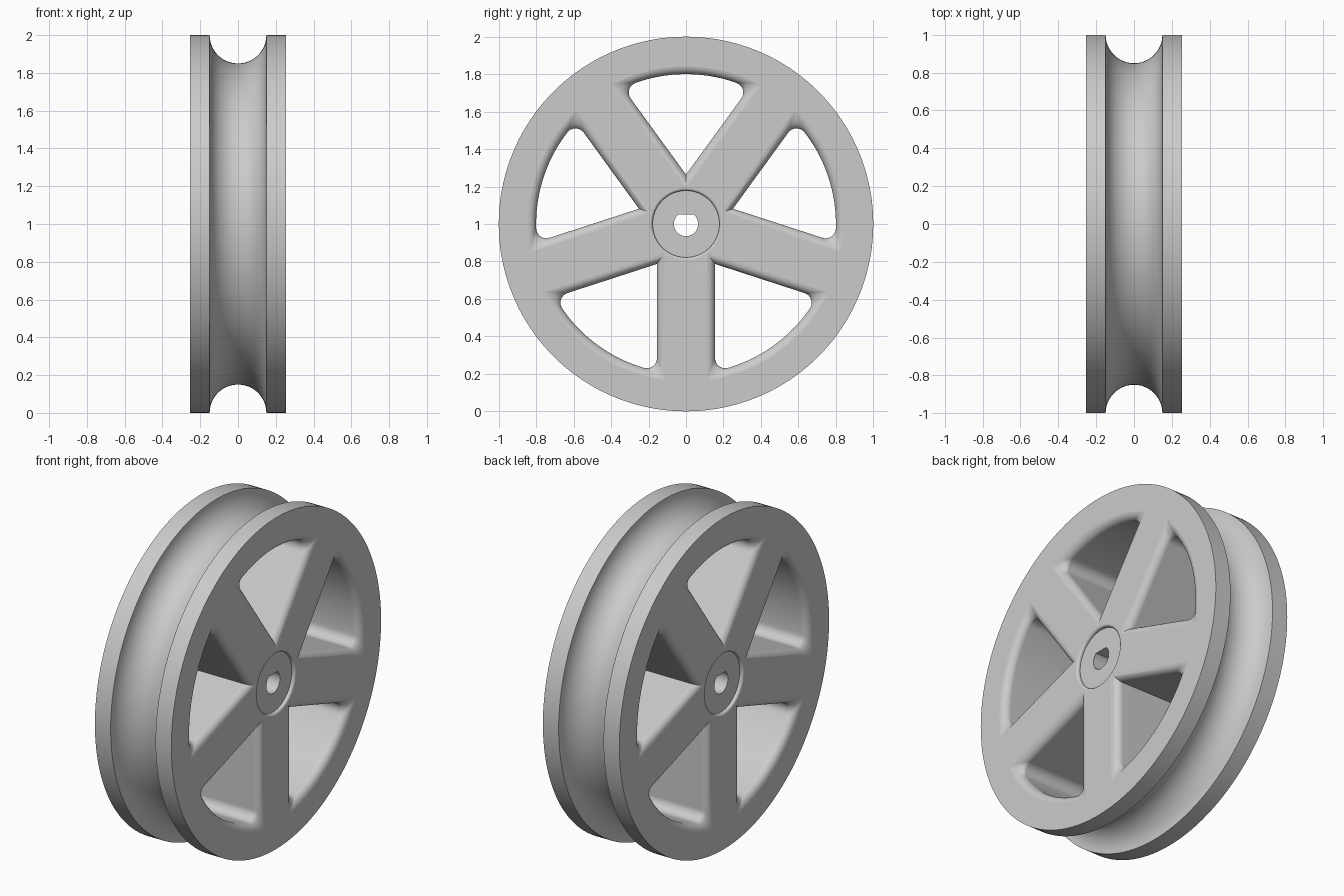
import bpy, bmesh
from math import sin, cos, pi, sqrt, atan2, asin, radians
from mathutils import Matrix

HALF = 0.255        # half width of the wheel
GROOVE = 0.15       # radius of the round groove
HUB_R = 0.178
SPOKE_W = 0.155     # half width of a spoke
HOLE_R = 0.80       # outer radius of the openings
FILLET = 0.045
CORNER = 0.05
STEP = radians(36)  # half the angle between spokes

cube = bpy.data.objects.get("Cube")
if cube:
    bpy.data.objects.remove(cube, do_unlink=True)

grey = bpy.data.materials.new("plain grey")
grey.use_nodes = True
grey.diffuse_color = (0.6, 0.6, 0.6, 1)
grey.node_tree.nodes["Principled BSDF"].inputs["Base Color"].default_value = (0.6, 0.6, 0.6, 1)


def add_loft(bm, rings, cyclic=False):
    """Join rings of points with quads; close into a loop or cap the ends."""
    rows = [[bm.verts.new(p) for p in ring] for ring in rings]
    n = len(rows[0])
    pairs = list(zip(rows, rows[1:]))
    if cyclic:
        pairs.append((rows[-1], rows[0]))
    else:
        bm.faces.new(rows[0])
        bm.faces.new(rows[-1])
    for a, b in pairs:
        for i in range(n):
            j = (i + 1) % n
            bm.faces.new((a[i], a[j], b[j], b[i]))


def make_object(name, bm):
    bmesh.ops.recalc_face_normals(bm, faces=bm.faces)
    mesh = bpy.data.meshes.new(name)
    bm.to_mesh(mesh)
    bm.free()
    mesh.materials.append(grey)
    obj = bpy.data.objects.new(name, mesh)
    obj.location.z = 1
    bpy.context.collection.objects.link(obj)
    return obj


def activate(obj):
    bpy.ops.object.select_all(action='DESELECT')
    obj.select_set(True)
    bpy.context.view_layer.objects.active = obj


def cut(obj, cutter):
    cutter.hide_render = True
    bpy.context.view_layer.update()
    mod = obj.modifiers.new("cut", 'BOOLEAN')
    mod.operation = 'DIFFERENCE'
    mod.solver = 'EXACT'
    mod.object = cutter
    activate(obj)
    bpy.ops.object.modifier_apply(modifier=mod.name)
    bpy.data.objects.remove(cutter, do_unlink=True)


def finish(obj):
    activate(obj)
    bpy.ops.object.shade_smooth_by_angle(angle=radians(30))
    mod = obj.modifiers.new("even shading", 'WEIGHTED_NORMAL')
    mod.keep_sharp = True


def opening_outline(d):
    """Outline (y, z) of one opening, widened by d, with its tip towards the hub."""
    s, outer = SPOKE_W - d, HOLE_R + d
    c = max(CORNER * (1 - d / FILLET), 0) + 0.004
    v = s + c
    u = sqrt((outer - c) ** 2 - v * v)
    turn = atan2(v, u)
    corner = []
    for i in range(9):
        a = -pi / 2 + (turn + pi / 2) * i / 8
        pu, pv = u + c * cos(a), v + c * sin(a)
        corner.append((pu * sin(STEP) - pv * cos(STEP), pu * cos(STEP) + pv * sin(STEP)))
    span = STEP - turn
    arc = [(outer * sin(span * k / 12), outer * cos(span * k / 12)) for k in range(11, -12, -1)]
    mirrored = [(-y, z) for y, z in reversed(corner)]
    return [(0, s / sin(STEP))] + corner + arc + mirrored


# Grooved wheel body: half profile (x, radius), mirrored and turned about the axle
half = [(HALF - 0.035, HUB_R)]
half += [(HALF - 0.014 * (1 - sin(a)), HUB_R + 0.014 * (1 - cos(a)))
         for a in (pi / 2 * i / 4 for i in range(5))]
half += [(HALF, 1)]
half += [(GROOVE * cos(a), 1 - GROOVE * sin(a)) for a in (pi / 2 * i / 12 for i in range(13))]
profile = half + [(-x, r) for x, r in reversed(half[:-1])]
bm = bmesh.new()
SIDES = 160
add_loft(bm, [[(x, r * cos(t), r * sin(t)) for x, r in profile]
              for t in (2 * pi * k / SIDES for k in range(SIDES))], cyclic=True)
wheel = make_object("grooved_wheel", bm)

# Five openings that flare at both faces leave spokes with rounded edges
stations = [(HALF - FILLET * (1 - sin(a)), FILLET * (1 - cos(a)))
            for a in (radians(84) * i / 7 for i in range(8))]
stations.append((HALF + 0.005, FILLET + 0.003))
stations = [(-x, d) for x, d in reversed(stations)] + stations
bm = bmesh.new()
for k in range(5):
    turn = Matrix.Rotation(2 * STEP * k, 3, 'X')
    add_loft(bm, [[turn @ Matrix.Translation((x, y, z)).translation
                   for y, z in opening_outline(d)] for x, d in stations])
cut(wheel, make_object("opening_cutter", bm))
finish(wheel)

# Hub disc, set slightly below the spoke faces
bm = bmesh.new()
add_loft(bm, [[(x, HUB_R * cos(t), HUB_R * sin(t))
               for t in (2 * pi * k / SIDES for k in range(SIDES))]
              for x in (0.02 - HALF, HALF - 0.02)])
hub = make_object("hub", bm)

# Axle bore with one flat side
BORE, FLAT = 0.065, 0.05
start = pi - asin(FLAT / BORE)
sweep = pi + 2 * asin(FLAT / BORE)
bm = bmesh.new()
add_loft(bm, [[(x, BORE * cos(a), BORE * sin(a))
               for a in (start + sweep * i / 40 for i in range(41))]
              for x in (-HALF, HALF)])
cut(hub, make_object("bore_cutter", bm))
finish(hub)
